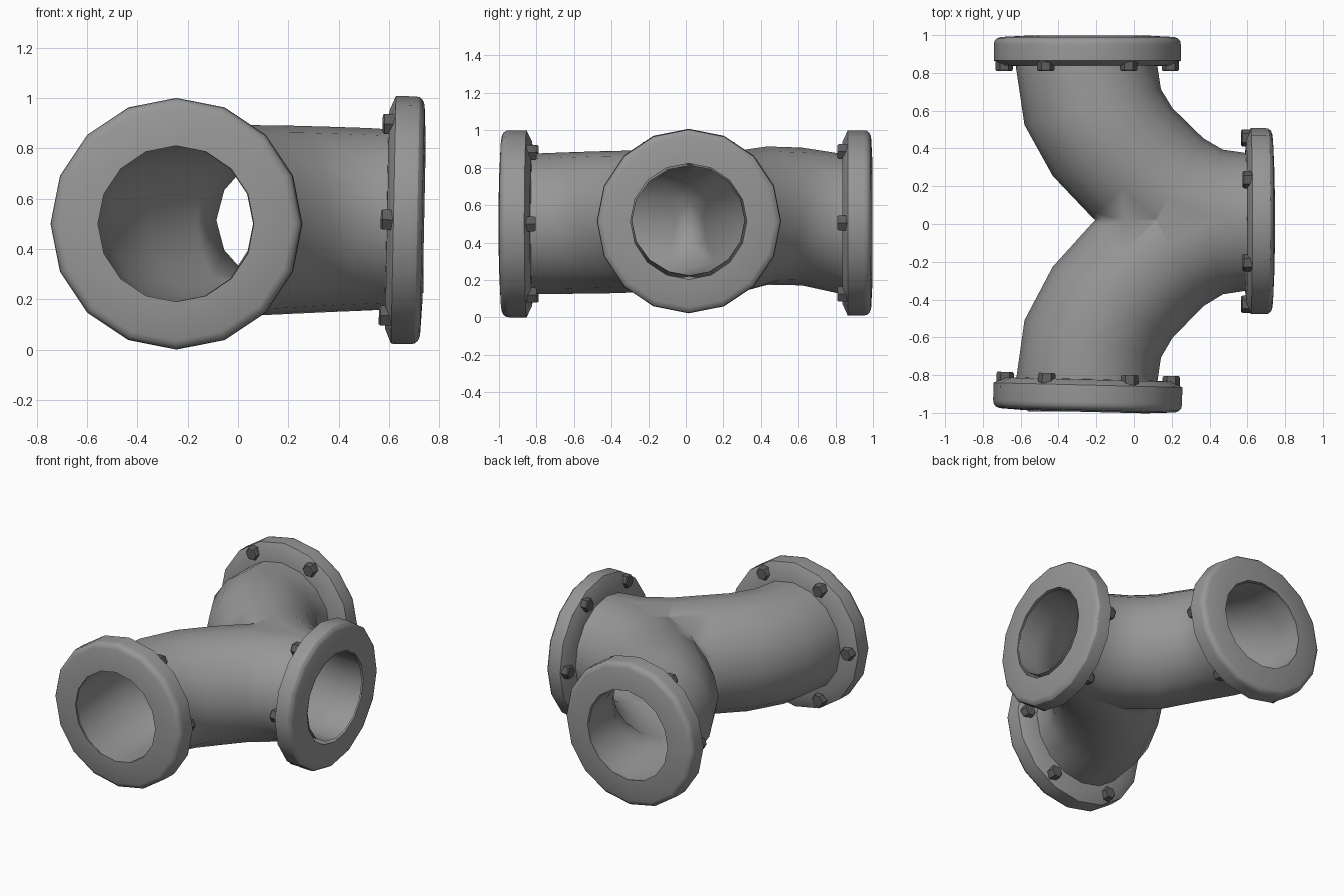
import bpy, bmesh, math
from mathutils import Vector

if "Cube" in bpy.data.objects:
    bpy.data.objects.remove(bpy.data.objects["Cube"])

SIDES = 16
UP = Vector((0, 0, 1))


def material(name, grey):
    mat = bpy.data.materials.new(name)
    mat.use_nodes = True
    color = (grey, grey, grey, 1)
    mat.diffuse_color = color
    mat.node_tree.nodes["Principled BSDF"].inputs["Base Color"].default_value = color
    return mat


iron = material("cast_iron_grey", 0.31)
steel = material("dark_bolt_grey", 0.11)


def finish(name, bm, mat, angle=32):
    mesh = bpy.data.meshes.new(name)
    bm.to_mesh(mesh)
    bm.free()
    obj = bpy.data.objects.new(name, mesh)
    bpy.context.collection.objects.link(obj)
    mesh.materials.append(mat)
    bpy.ops.object.select_all(action="DESELECT")
    obj.select_set(True)
    bpy.context.view_layer.objects.active = obj
    bpy.ops.object.shade_smooth_by_angle(angle=math.radians(angle))


def skin(bm, rings, closed=False):
    """Bridge successive rings of points with quads."""
    loops = [[bm.verts.new(p) for p in ring] for ring in rings]
    pairs = list(zip(loops, loops[1:]))
    if closed:
        pairs.append((loops[-1], loops[0]))
    for a, b in pairs:
        n = len(a)
        for i in range(n):
            bm.faces.new((a[i], a[(i + 1) % n], b[(i + 1) % n], b[i]))
    return loops


def absorb(target, part):
    """Move the geometry of one bmesh into another."""
    temp = bpy.data.meshes.new("temp")
    part.to_mesh(temp)
    part.free()
    target.from_mesh(temp)
    bpy.data.meshes.remove(temp)


def circle(center, u, v, ru, rv, n=SIDES):
    return [center + u * ru * math.cos(math.tau * i / n)
            + v * rv * math.sin(math.tau * i / n) for i in range(n)]


# Pipe: half of the branch is swept, cut at the seam, then mirrored
BEND, RUN = 0.84, 0.83


def elbow_rings(radius, squeeze, ends, hump):
    rings = []
    for step in range(-1, 8):
        t = math.radians(15 * min(max(step, 0), 6))
        out = Vector((-math.cos(t), math.sin(t), 0))
        along = Vector((math.sin(t), math.cos(t), 0))
        dip = math.sin(2 * t) ** 4
        rise = hump * max(0, math.sin(4 * t))
        c = Vector((0.59, -RUN, 0.5)) + out * (BEND - squeeze * dip)
        c.z += 0.018 * math.sin(t) + rise
        if step < 0:
            c -= along * ends[0]
        elif step > 6:
            c += along * ends[1]
        tall = radius + 0.015 * math.sin(2 * t) - 0.015 * math.sin(t) - 0.3 * rise
        rings.append(circle(c, out, UP, radius - 0.015 * dip, tall))
    return rings


pipe = bmesh.new()
for side, stretch, hump in ((1, 1.024, 0), (-1, 0.976, 0.04)):
    half = bmesh.new()
    for radius, squeeze, ends, inner in ((0.375, 0.05, (0.06, 0.06), False),
                                         (0.31, 0.07, (0.16, 0.148), True)):
        wall = bmesh.new()
        skin(wall, elbow_rings(radius, squeeze, ends, hump))
        bmesh.ops.bisect_plane(wall, geom=wall.verts[:] + wall.edges[:] + wall.faces[:],
                               plane_co=(0, 0, 0), plane_no=(0, 1, 0), clear_outer=True)
        # Make the outer wall face outward and the bore face inward
        face = max(wall.faces, key=lambda f: f.calc_center_median().z)
        face.normal_update()
        if (face.normal.z < 0) != inner:
            bmesh.ops.reverse_faces(wall, faces=wall.faces[:])
        absorb(half, wall)
    for v in half.verts:
        v.co.y = v.co.y * side * stretch + 0.02
    if side < 0:
        bmesh.ops.reverse_faces(half, faces=half.faces[:])
    absorb(pipe, half)
bmesh.ops.remove_doubles(pipe, verts=pipe.verts[:], dist=0.002)
finish("branch_pipe", pipe, iron, 120)

# Flange cross-section: radius and depth behind the open face
PROFILE = [(0.31, 0.002), (0.465, 0.01), (0.485, 0.018), (0.497, 0.032), (0.5, 0.05),
           (0.5, 0.135), (0.44, 0.162), (0.34, 0.165)]


def flange(name, center, facing, size, depth):
    center, facing = Vector(center), Vector(facing).normalized()
    across = facing.cross(UP).normalized()
    up = across.cross(facing)
    bm = bmesh.new()
    rings = []
    for r, d in PROFILE:
        r = r * size if r > 0.4 else r
        rings.append(circle(center - facing * d * depth, across, up, r, r))
    skin(bm, rings, closed=True)
    bmesh.ops.recalc_face_normals(bm, faces=bm.faces[:])
    finish(name + "_flange", bm, iron)

    # Six hexagonal bolt heads on the rear of the flange
    bm = bmesh.new()
    for spot in circle(center, across, up, 0.44, 0.44, 6):
        stack = [circle(spot - facing * d * depth, across, up, r, r, 6)
                 for r, d in ((0.046, 0.13), (0.046, 0.182), (0.04, 0.19))]
        loops = skin(bm, stack)
        bm.faces.new(loops[0])
        bm.faces.new(loops[-1])
    bmesh.ops.recalc_face_normals(bm, faces=bm.faces[:])
    finish(name + "_bolts", bm, steel)


flange("front", (-0.247, -0.997, 0.5), (-0.025, -1, 0), 1, 1.07)
flange("back", (-0.247, 1, 0.505), (0, 1, 0), 0.99, 1)
flange("left", (0.742, 0.015, 0.513), (1, 0, -0.02), 0.985, 0.92)
